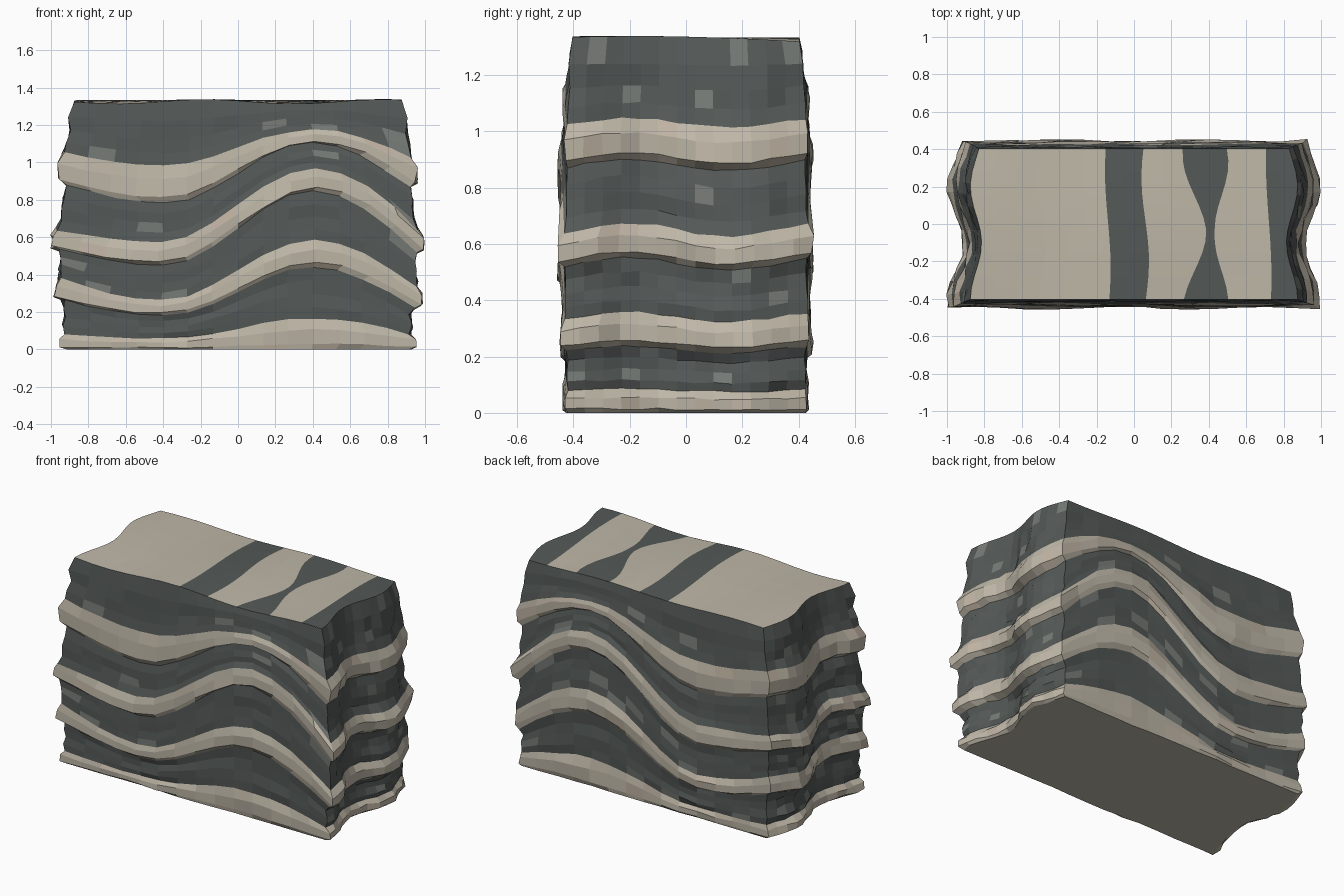
import bpy, random
from math import sin, cos, pi

if "Cube" in bpy.data.objects:
    bpy.data.objects.remove(bpy.data.objects["Cube"])

random.seed(4)
TOP = 1.325


def material(name, rgb):
    m = bpy.data.materials.new(name)
    m.diffuse_color = (*rgb, 1)
    m.use_nodes = True
    m.node_tree.nodes["Principled BSDF"].inputs["Base Color"].default_value = m.diffuse_color
    return m


LIGHT = material("pale_stone", (0.52, 0.475, 0.39))
DARK = material("dark_stone", (0.088, 0.10, 0.096))
GREY = material("grey_fleck", (0.18, 0.195, 0.18))
PINK = material("warm_fleck", (0.53, 0.455, 0.37))

# layer boundary heights at the left end, trough, crest and right end
BOUNDS = [
    (0, 0, 0, 0),
    (.085, .06, .17, .08),
    (.275, .185, .45, .225),
    (.39, .27, .60, .34),
    (.55, .46, .86, .53),
    (.65, .59, .98, .65),
    (.89, .79, 1.11, .88),
    (1.06, .99, 1.18, 1.03),
    (TOP, TOP, TOP, TOP),
]
# how far each layer bulges: 0 = top rim, 1 = widest
BULGE = [.6, .45, .9, .65, 1.0, .55, .7, .2]


def fold(b, x):
    left, trough, crest, right = BOUNDS[b]
    if x < -.4:
        return trough + (left - trough) * (1 - cos(pi / 2 * (-.4 - x) / .53))
    if x < .4:
        return trough + (crest - trough) * (1 - cos(pi * (x + .4) / .8)) / 2
    return crest + (right - crest) * (1 - cos(pi / 2 * (x - .4) / .53))


def end_x(y, p):
    return .845 + .108 * p + (.03 + .01 * p) * cos(2 * pi * (y - .2) / .6)


def top_z(x, y):
    back = (y + .4) / .8
    ripple = cos(2 * pi * (x - .3) / .95)
    return TOP + .008 * cos(pi * y / .8) + (.019 * back - .012) * ripple


def plan(u, v, p):
    depth = .403 + .045 * p
    y = v * depth
    x = u * end_x(y, p)
    return x, y + v * .007 * p * sin(8 * x + 5 * p)


# plan outline, walked once round the block
NX, NY = 14, 13
OUTLINE = [(-1 + 2 * i / NX, -1) for i in range(NX)]
OUTLINE += [(1, -1 + 2 * i / NY) for i in range(NY)]
OUTLINE += [(-u, -v) for u, v in OUTLINE]


def ring(layer, frac, p):
    pts = []
    for u, v in OUTLINE:
        pj = p + random.uniform(-.1, .1) if p > 0 else 0
        x, y = plan(u, v, pj)
        fx = u * .93
        z = fold(layer, fx) * (1 - frac) + fold(layer + 1, fx) * frac
        if z >= TOP - 1e-4:
            z = top_z(x, y)
        elif z > 0:
            z += .024 * sin(pi * z / TOP) * cos(2 * pi * (y + .2) / .7)
            z += random.uniform(-.004, .004)
        pts.append((x, y, z))
    return pts


def build(name, verts, faces, mats, slots):
    me = bpy.data.meshes.new(name)
    me.from_pydata(verts, [], faces)
    for m in mats:
        me.materials.append(m)
    me.polygons.foreach_set("material_index", slots)
    me.update()
    ob = bpy.data.objects.new(name, me)
    bpy.context.collection.objects.link(ob)
    return ob


# folded layers: pale ones stand proud, dark ones are worn back
n = len(OUTLINE)
start = ring(0, 0, BULGE[0] - .2)
base = start
for k, b in enumerate(BULGE):
    pale = k % 2 == 0
    if pale:
        steps = [(.17, b), (.65, b), (1, b - .2)]
    elif k == 7:
        steps = [(.2, .35), (.42, b + .05), (.7, b), (1, 0)]
    else:
        steps = [(.22, b + .05), (.48, b), (.74, b - .05), (1, BULGE[k + 1] - .35)]
    rings = [start] + [ring(k, f, p) for f, p in steps]
    start = rings[-1]
    faces, slots = [], []
    for r in range(len(rings) - 1):
        for i in range(n):
            j = (i + 1) % n
            faces.append((r * n + i, r * n + j, (r + 1) * n + j, (r + 1) * n + i))
            slots.append(int(random.random() < .07))
    name = ("pale_layer_" if pale else "dark_layer_") + str(k // 2 + 1)
    build(name, [p for r in rings for p in r], faces,
          [LIGHT, PINK] if pale else [DARK, GREY], slots)

# flat underside
build("underside", base, [tuple(reversed(range(n)))], [LIGHT], [0])

# top surface with dark stripes running front to back
verts, faces, slots = [], [], []
SPLITS = [6, 2, 2, 2, 2, 2]
for r in range(NY + 1):
    v = -1 + 2 * r / NY
    y = plan(0, v, 0)[1]
    e = end_x(y, 0)
    half = .072 - .05 * cos(2 * pi * (y + .05) / .8)
    mid = .41 - .07 * abs(y + .05)
    edges = [-e, -.14 + .015 * sin(6 * y + 3), .06 + .02 * cos(7 * (y + .2)),
             mid - half, mid + half, .72 + .015 * sin(5 * y + 3), e]
    row = [-e]
    for a, c, s in zip(edges, edges[1:], SPLITS):
        row += [a + (c - a) * (i + 1) / s for i in range(s)]
    verts += [(x, y, top_z(x, y)) for x in row]
pattern = []
for i, s in enumerate(SPLITS):
    pattern += [i % 2] * s
w = len(pattern) + 1
for r in range(NY):
    for c in range(w - 1):
        a = r * w + c
        faces.append((a, a + 1, a + w + 1, a + w))
        slots.append(pattern[c])
build("striped_top", verts, faces, [LIGHT, DARK], slots)
